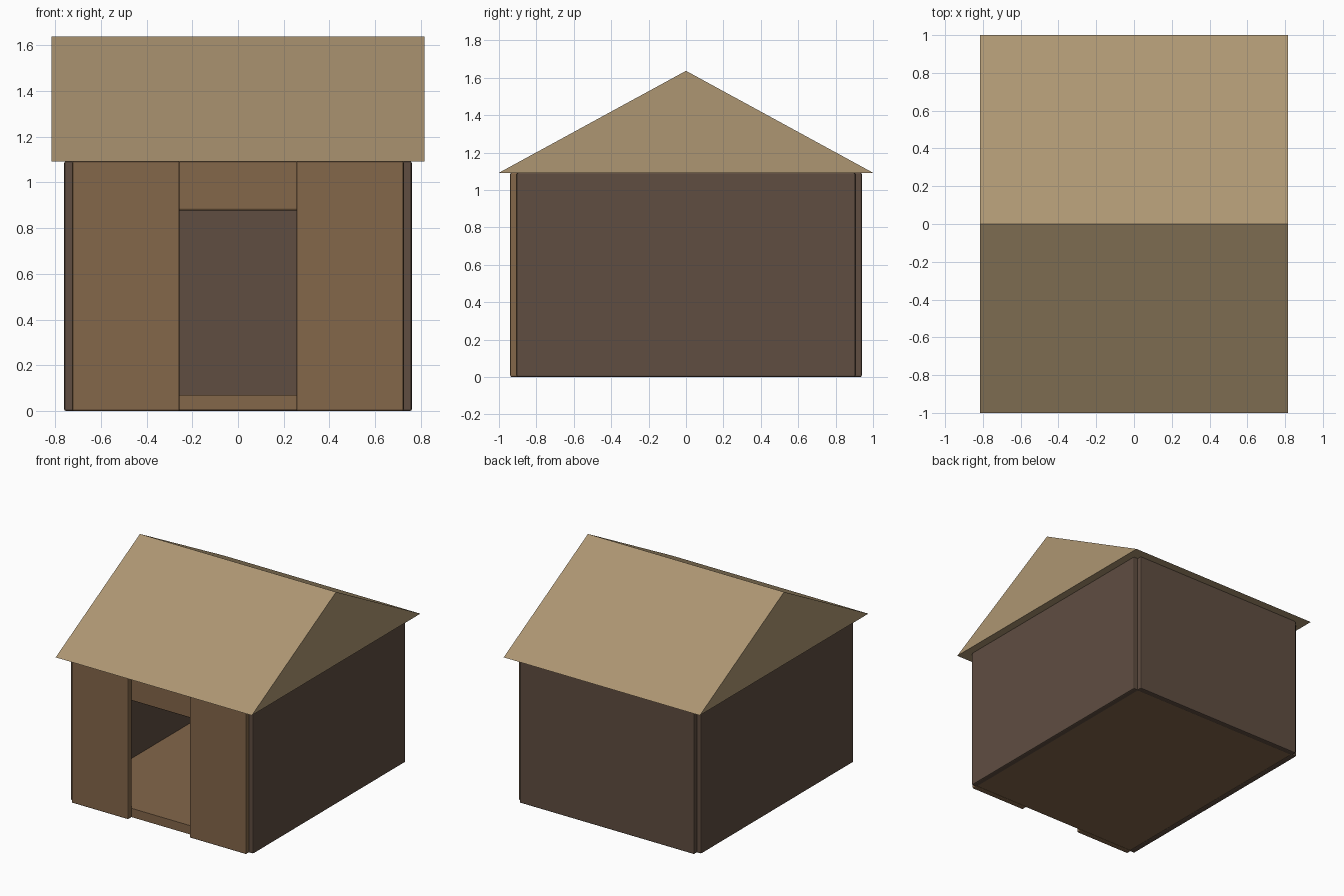
import bpy, bmesh

if "Cube" in bpy.data.objects:
    bpy.data.objects.remove(bpy.data.objects["Cube"])


def material(name, color):
    m = bpy.data.materials.new(name)
    m.diffuse_color = (*color, 1)
    m.use_nodes = True
    m.node_tree.nodes["Principled BSDF"].inputs["Base Color"].default_value = m.diffuse_color
    return m


BROWN = material("warm wood", (0.23, 0.135, 0.068))
DARK = material("dark wood", (0.115, 0.075, 0.053))
TAN = material("roof tan", (0.42, 0.305, 0.17))


def finish(name, bm, mat):
    bmesh.ops.recalc_face_normals(bm, faces=bm.faces)
    me = bpy.data.meshes.new(name)
    bm.to_mesh(me)
    bm.free()
    me.materials.append(mat)
    ob = bpy.data.objects.new(name, me)
    bpy.context.collection.objects.link(ob)
    return ob


def box(name, lo, hi, mat, bevel=0.008):
    bm = bmesh.new()
    bmesh.ops.create_cube(bm, size=1)
    for v in bm.verts:
        v.co = [hi[i] if v.co[i] > 0 else lo[i] for i in range(3)]
    ob = finish(name, bm, mat)
    if bevel:
        b = ob.modifiers.new("edge bevel", 'BEVEL')
        b.width, b.segments = bevel, 2
    return ob


TOP = 1.092

# Floor slab, its front edge forms the door sill
box("floor", (-0.72, -0.90, 0.004), (0.72, 0.90, 0.07), BROWN, 0)

# Side walls and front panels either side of the doorway
for side, s in (("left", -1), ("right", 1)):
    x0, x1 = sorted((s * 0.715, s * 0.76))
    box(side + "_wall", (x0, -0.905, 0), (x1, 0.905, TOP), DARK)
    x0, x1 = sorted((s * 0.255, s * 0.725))
    box(side + "_front_panel", (x0, -0.94, 0), (x1, -0.895, TOP), BROWN)

# Back wall
box("back_wall", (-0.725, 0.895, 0), (0.725, 0.94, TOP), DARK)

# Recessed lintel over the doorway
box("door_lintel", (-0.27, -0.90, 0.877), (0.27, -0.86, TOP), BROWN)

# Gable roof prism
bm = bmesh.new()
profile = [(-1.0, 1.092), (1.0, 1.092), (0.0, 1.637)]
face = bm.faces.new([bm.verts.new((-0.815, y, z)) for y, z in profile])
ext = bmesh.ops.extrude_face_region(bm, geom=[face])
moved = [g for g in ext["geom"] if isinstance(g, bmesh.types.BMVert)]
bmesh.ops.translate(bm, verts=moved, vec=(1.63, 0, 0))
# keep both end caps
if len(bm.faces) < 5:
    bmesh.ops.holes_fill(bm, edges=bm.edges)
finish("roof", bm, TAN)
